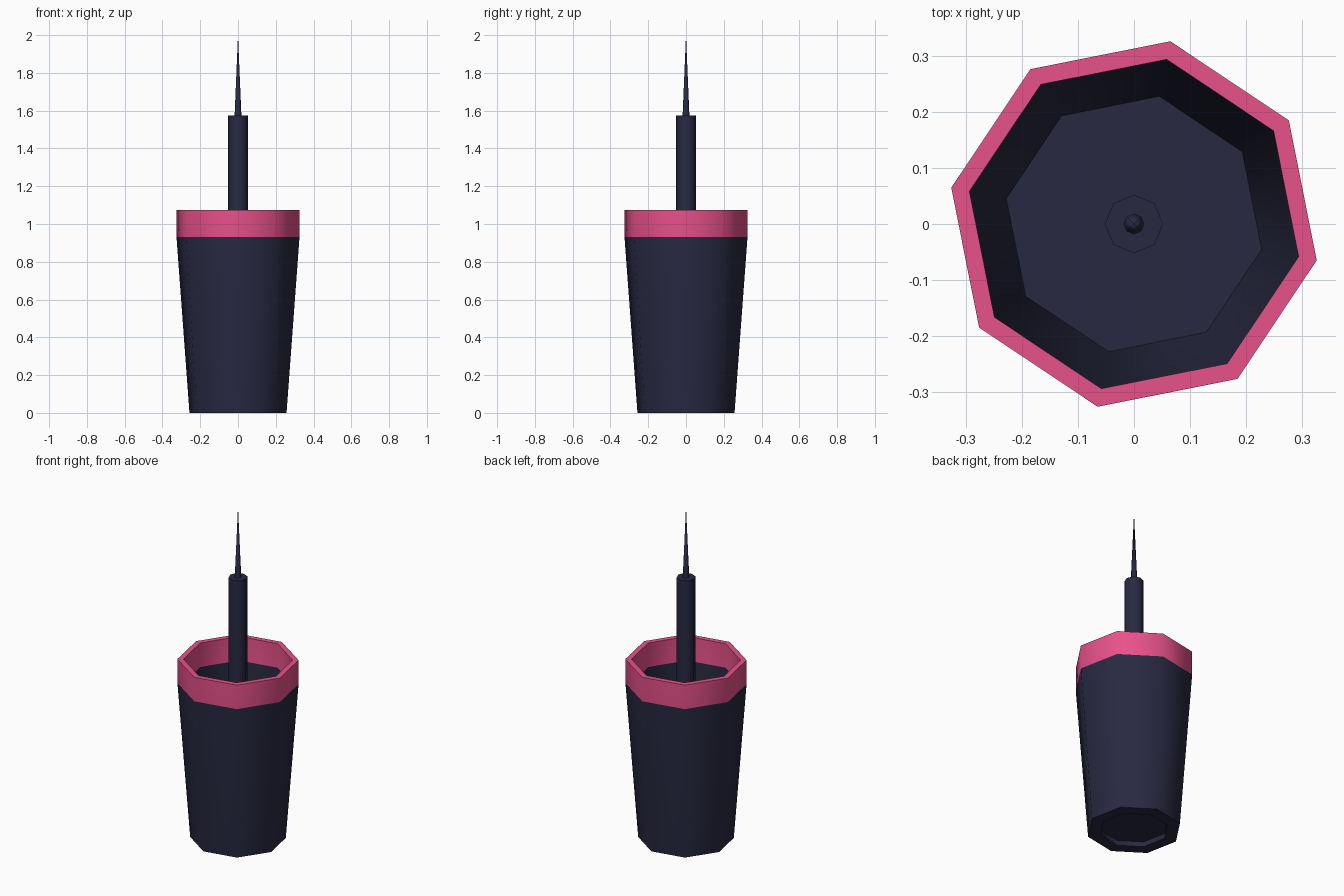
import bpy
import bmesh
from math import sin, cos, radians, tau

cube = bpy.data.objects.get("Cube")
if cube:
    bpy.data.objects.remove(cube, do_unlink=True)


def make_material(name, rgb):
    mat = bpy.data.materials.new(name)
    mat.use_nodes = True
    mat.diffuse_color = (*rgb, 1)
    bsdf = next(n for n in mat.node_tree.nodes if n.type == 'BSDF_PRINCIPLED')
    bsdf.inputs["Base Color"].default_value = (*rgb, 1)
    return mat


navy = make_material("dark navy", (0.021, 0.022, 0.053))
pink = make_material("pink", (0.80, 0.083, 0.255))


def lathe(name, profile, sides, turn, materials):
    """Spin a (radius, height) profile round z and cap both of its ends."""
    bm = bmesh.new()
    rings = []
    for r, z in profile:
        if r == 0:
            rings.append([bm.verts.new((0, 0, z))] * sides)
        else:
            angles = [turn + tau * i / sides for i in range(sides)]
            rings.append([bm.verts.new((r * cos(a), r * sin(a), z)) for a in angles])
    for low, high in zip(rings, rings[1:]):
        for i in range(sides):
            j = (i + 1) % sides
            corners = dict.fromkeys((low[i], low[j], high[j], high[i]))
            bm.faces.new(list(corners))
    for ring in (rings[0], rings[-1]):
        if len(set(ring)) > 1:
            bm.faces.new(ring)
    bmesh.ops.recalc_face_normals(bm, faces=bm.faces[:])
    mesh = bpy.data.meshes.new(name)
    bm.to_mesh(mesh)
    bm.free()
    for mat in materials:
        mesh.materials.append(mat)
    mesh.shade_smooth()
    mesh.set_sharp_from_angle(angle=radians(60))
    obj = bpy.data.objects.new(name, mesh)
    bpy.context.collection.objects.link(obj)
    return obj


# Hollow tapered cup with a recessed base and a straight rim band
BAND = 0.93
cup = lathe("cup", [(0.19, 0.03), (0.19, 0), (0.262, 0), (0.332, BAND),
                    (0.332, 1.075), (0.299, 1.075), (0.299, BAND),
                    (0.232, 0.06)], 8, radians(-11.25), [navy, pink])
for face in cup.data.polygons:
    face.material_index = int(face.center.z > BAND)

# Upright post standing on the cup floor
lathe("post", [(0.052, 0.06), (0.052, 1.575)], 8, 0, [navy])

# Thin needle on top of the post
lathe("needle", [(0.018, 1.575), (0, 2.0)], 8, 0, [navy])
